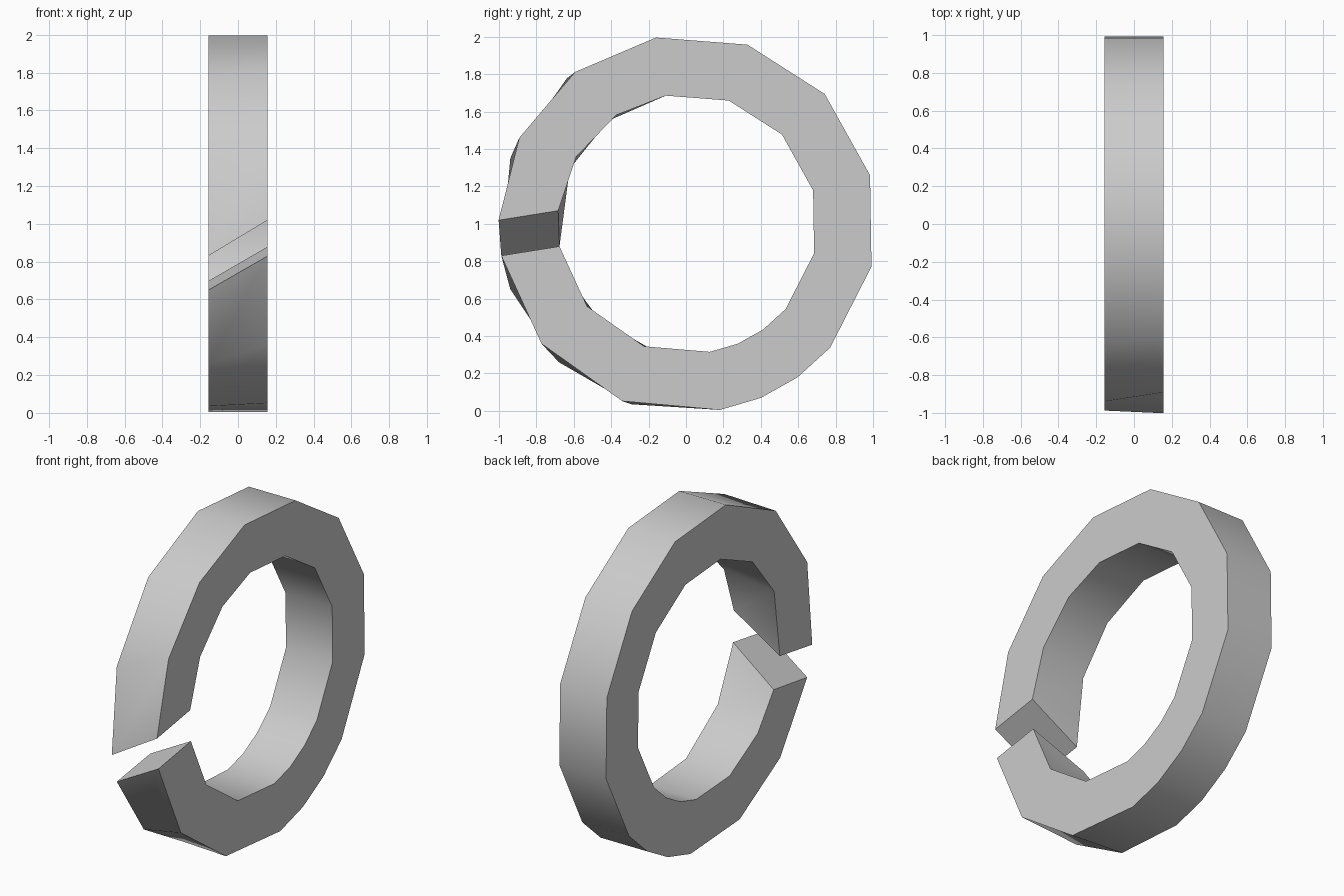
import bpy
import bmesh
from math import radians, sin, cos

default_cube = bpy.data.objects.get("Cube")
if default_cube:
    bpy.data.objects.remove(default_cube, do_unlink=True)

HALF_WIDTH = 0.157
OUTER_RADIUS = 1.01
INNER_RADIUS = 0.695

# Corner angles of the ring body, shared by both flat sides
BODY = [99.6, 71.5, 43.4, 14.9, -13.1, -41, -54.4, -67.2, -80.1]


def make_material(name, colour):
    material = bpy.data.materials.new(name)
    material.use_nodes = True
    material.diffuse_color = colour
    shader = material.node_tree.nodes["Principled BSDF"]
    shader.inputs["Base Color"].default_value = colour
    return material


def add_rim(bm, x, radius, upper_tip, lower_tip):
    """Add one rim of corners, from the upper tip round the back to the lower tip."""
    rim = []
    for degrees in upper_tip + BODY + lower_tip:
        angle = radians(degrees)
        position = (x, 0.008 + radius * cos(angle), 1 + radius * sin(angle))
        rim.append(bm.verts.new(position))
    return rim


def bridge(bm, rim_a, rim_b):
    """Join two rims with a strip of quads."""
    for i in range(len(rim_a) - 1):
        bm.faces.new((rim_a[i], rim_a[i + 1], rim_b[i + 1], rim_b[i]))


bm = bmesh.new()

# The tips are skewed between the sides, which slants the gap
left_outer = add_rim(bm, HALF_WIDTH, OUTER_RADIUS,
                     [178.9, 152.9, 126.5], [-110.2, -140.6, -170.3])
left_inner = add_rim(bm, HALF_WIDTH, INNER_RADIUS,
                     [174.2, 149, 123.2], [-109.5, -140.6, -170])
right_outer = add_rim(bm, -HALF_WIDTH, OUTER_RADIUS,
                      [189.7, 159.7, 129.7], [-107.2, -132.9, -159.7])
right_inner = add_rim(bm, -HALF_WIDTH, INNER_RADIUS,
                      [190, 155, 127.5], [-107, -132.9, -154.2])

# Flat sides, outer band and inner band
loops = [left_outer, left_inner, right_inner, right_outer]
for i in range(len(loops)):
    bridge(bm, loops[i], loops[(i + 1) % len(loops)])

# Slanted end caps at the gap
for end in (0, -1):
    bm.faces.new([rim[end] for rim in loops])

bmesh.ops.recalc_face_normals(bm, faces=bm.faces)

mesh = bpy.data.meshes.new("split_ring")
bm.to_mesh(mesh)
bm.free()
mesh.materials.append(make_material("light grey metal", (0.6, 0.6, 0.6, 1)))

ring = bpy.data.objects.new("split_ring", mesh)
bpy.context.collection.objects.link(ring)

# Smooth bands with crisp side edges
bpy.ops.object.select_all(action="DESELECT")
ring.select_set(True)
bpy.context.view_layer.objects.active = ring
bpy.ops.object.shade_smooth_by_angle(angle=radians(45))
